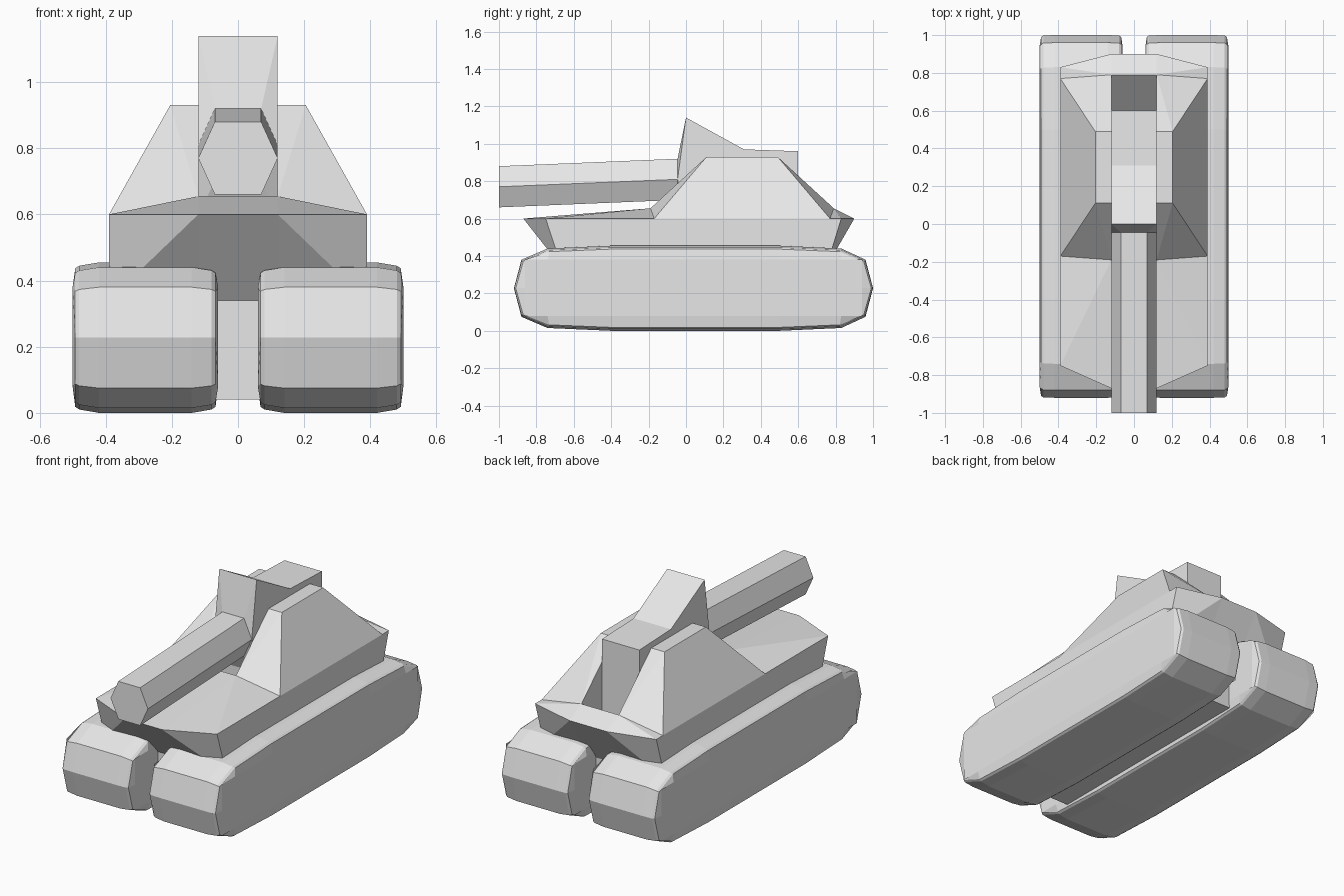
import bpy, bmesh

cube = bpy.data.objects.get("Cube")
if cube:
    bpy.data.objects.remove(cube, do_unlink=True)

grey = bpy.data.materials.new("light_grey")
grey.use_nodes = True
grey.diffuse_color = (0.8, 0.8, 0.8, 1)
grey.node_tree.nodes["Principled BSDF"].inputs["Base Color"].default_value = (0.8, 0.8, 0.8, 1)


def finish(name, bm):
    bmesh.ops.remove_doubles(bm, verts=bm.verts, dist=0.0005)
    bmesh.ops.recalc_face_normals(bm, faces=bm.faces)
    mesh = bpy.data.meshes.new(name)
    bm.to_mesh(mesh)
    bm.free()
    mesh.materials.append(grey)
    obj = bpy.data.objects.new(name, mesh)
    bpy.context.collection.objects.link(obj)
    return obj


def loft(name, rings):
    """Join rings of equal length and cap both ends."""
    bm = bmesh.new()
    rows = [[bm.verts.new(p) for p in ring] for ring in rings]
    n = len(rows[0])
    for a, b in zip(rows, rows[1:]):
        for i in range(n):
            j = (i + 1) % n
            bm.faces.new((a[i], a[j], b[j], b[i]))
    bm.faces.new(rows[0])
    bm.faces.new(rows[-1][::-1])
    return finish(name, bm)


def prism(name, profile, half_width):
    return loft(name, [[(x, y, z) for y, z in profile] for x in (-half_width, half_width)])


def convex(name, points):
    bm = bmesh.new()
    for p in points:
        bm.verts.new(p)
    result = bmesh.ops.convex_hull(bm, input=bm.verts)
    spare = set(result["geom_interior"]) | set(result["geom_unused"])
    spare = [v for v in spare if isinstance(v, bmesh.types.BMVert)]
    bmesh.ops.delete(bm, geom=spare, context="VERTS")
    bmesh.ops.dissolve_limit(bm, angle_limit=0.01, verts=bm.verts, edges=bm.edges)
    return finish(name, bm)


# Tracks: a rounded long profile lofted across the width with bevelled flanks
MID = 0.2275
upper = [(-0.92, MID), (-0.88, 0.38), (-0.74, 0.44), (-0.4, 0.455),
         (0.5, 0.455), (0.83, 0.44), (0.96, 0.38), (1.0, MID)]
outline = upper + [(y, 2 * MID - z) for y, z in upper[-2:0:-1]]


def track_ring(x, scale_z, inset):
    return [(x, 0.04 + (y - 0.04) * (1 - inset), MID + (z - MID) * scale_z)
            for y, z in outline]


def flank_ring(x):
    return [(x, min(max(y, -0.86), 0.94), min(max(z, 0.08), 0.38)) for y, z in outline]


for side, label in ((1, "left"), (-1, "right")):
    half = [(0.14, 1, 0), (0.2, 0.955, 0.002), (0.212, 0.92, 0.01)]
    rings = [track_ring(side * (0.28 - d), s, i) for d, s, i in reversed(half)]
    rings += [track_ring(side * (0.28 + d), s, i) for d, s, i in half]
    rings = [flank_ring(side * 0.06)] + rings + [flank_ring(side * 0.5)]
    loft(label + "_track", rings)

    # Hull side with its sloped nose and tail
    convex(label + "_hull", [(side * x, y, z) for x, y, z in (
        (0.12, -0.87, 0.6), (0.39, -0.75, 0.6), (0.39, 0.83, 0.6), (0.12, 0.9, 0.6),
        (0.12, -0.65, 0.34), (0.39, -0.665, 0.34), (0.39, 0.75, 0.34), (0.12, 0.74, 0.34),
        (0.12, -0.19, 0.655), (0.12, 0.79, 0.655))])

    # Sloped armour beside the gun
    convex(label + "_turret_armour", [(side * x, y, z) for x, y, z in (
        (0.39, -0.17, 0.6), (0.12, -0.19, 0.655), (0.12, 0.11, 0.93), (0.205, 0.11, 0.93),
        (0.205, 0.49, 0.93), (0.12, 0.49, 0.93), (0.12, 0.79, 0.655), (0.39, 0.77, 0.6),
        (0.12, 0, 0.5), (0.12, 0.6, 0.5))])

# Hull centre with the recess for the gun mount
prism("hull_centre", [(-0.87, 0.6), (-0.19, 0.655), (0, 0.47), (0.6, 0.47),
                      (0.79, 0.655), (0.9, 0.6), (0.74, 0.34), (-0.65, 0.34)], 0.12)

# Belly between the tracks
prism("belly", [(-0.65, 0.34), (0.74, 0.34), (0.74, 0.04), (-0.65, 0.04)], 0.15)

# Gun mount
prism("gun_mount", [(0, 1.14), (0.31, 0.97), (0.6, 0.96), (0.6, 0.46), (0, 0.46)], 0.12)


def hexagon(y, z):
    return [(x, y, z + h) for x, h in ((-0.07, 0.11), (0.07, 0.11), (0.12, 0),
                                       (0.07, -0.11), (-0.07, -0.11), (-0.12, 0))]


# Collar tapering from the mount to the barrel
convex("gun_collar", hexagon(-0.045, 0.81) + [(x, 0, z) for x in (-0.12, 0.12) for z in (0.6, 1.14)])

# Six-sided barrel
loft("gun_barrel", [hexagon(-1, 0.77), hexagon(-0.04, 0.81)])
